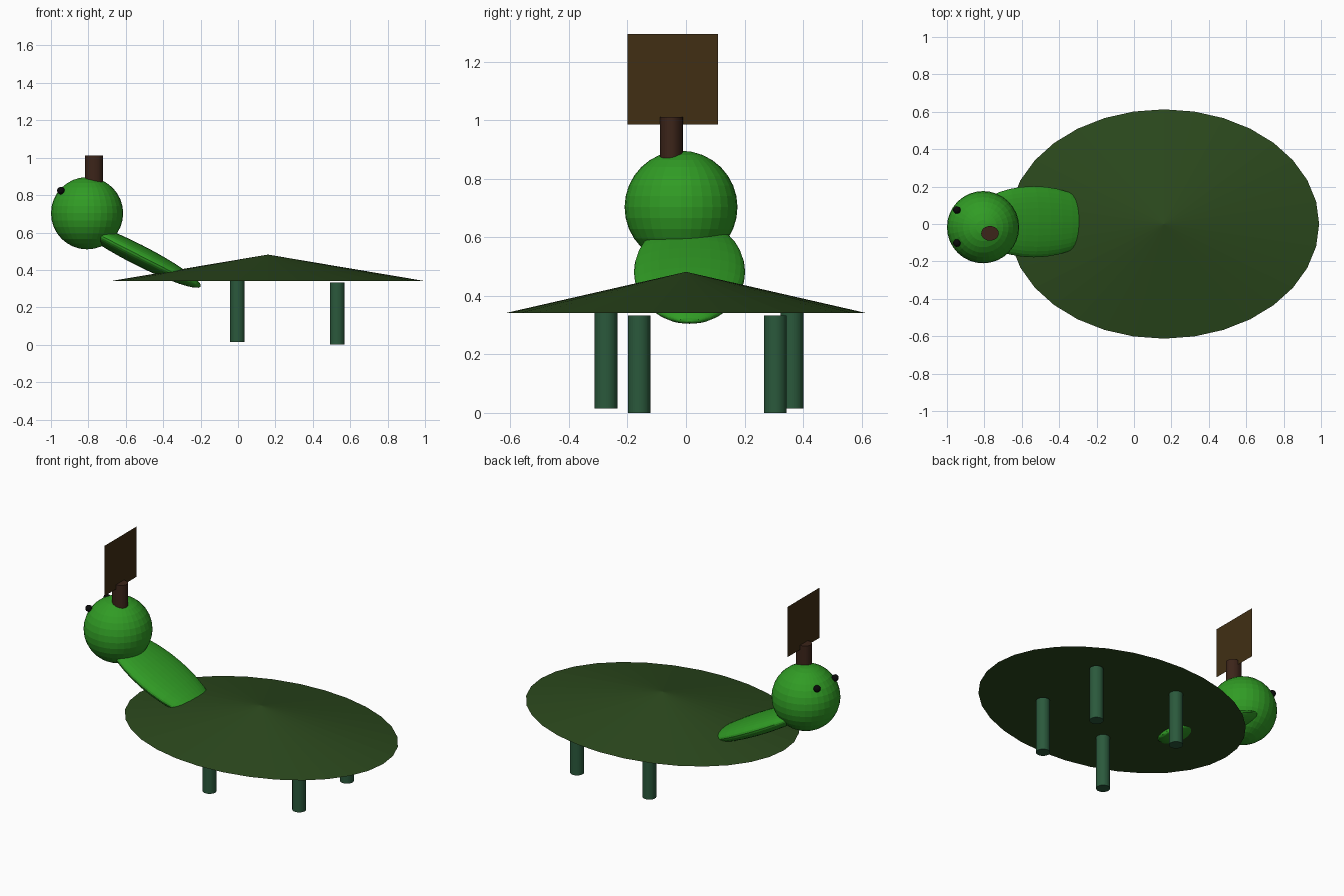
import bpy
from math import radians

if "Cube" in bpy.data.objects:
    bpy.data.objects.remove(bpy.data.objects["Cube"])


def material(name, rgb):
    m = bpy.data.materials.new(name)
    m.diffuse_color = (*rgb, 1)
    m.use_nodes = True
    m.node_tree.nodes["Principled BSDF"].inputs["Base Color"].default_value = m.diffuse_color
    return m


SKIN = material("skin_green", (0.03, 0.33, 0.018))
SHELL = material("shell_green", (0.024, 0.065, 0.012))
LEG = material("leg_green", (0.024, 0.1, 0.045))
STICK = material("stick_brown", (0.045, 0.018, 0.01))
BOARD = material("board_brown", (0.052, 0.028, 0.007))
BLACK = material("eye_black", (0.003, 0.003, 0.003))


def finish(name, mat, scale=(1, 1, 1)):
    ob = bpy.context.object
    ob.name = name
    ob.scale = scale
    ob.data.materials.append(mat)
    return ob


def ball(name, mat, loc, scale, rot=(0, 0, 0)):
    bpy.ops.mesh.primitive_uv_sphere_add(segments=32, ring_count=16, radius=1,
                                         location=loc, rotation=rot)
    return finish(name, mat, scale)


def post(name, mat, x, y, z0, z1, rx, ry):
    bpy.ops.mesh.primitive_cylinder_add(vertices=32, radius=1, depth=1,
                                        location=(x, y, (z0 + z1) / 2))
    return finish(name, mat, (rx, ry, z1 - z0))


# Shell: low oval cone with a closed underside
bpy.ops.mesh.primitive_cone_add(vertices=32, radius1=1, radius2=0, depth=1,
                                location=(0.16, 0, 0.412))
finish("shell", SHELL, (0.83, 0.613, 0.14))

# Head and eyes
ball("head", SKIN, (-0.807, -0.017, 0.703), (0.193, 0.193, 0.193))
for side, y in (("left", 0.075), ("right", -0.102)):
    ball(side + "_eye", BLACK, (-0.947, y, 0.824), (0.02, 0.02, 0.02))

# Neck: flattened ellipsoid sloping from the head down through the shell
ball("neck", SKIN, (-0.535, 0.012, 0.482), (0.055, 0.19, 0.377),
     (0, radians(117), 0))

# Legs
for name, x, y, z0, z1 in (("front_right_leg", -0.003, -0.273, 0.015, 0.345),
                           ("front_left_leg", -0.003, 0.362, 0.015, 0.345),
                           ("rear_right_leg", 0.53, -0.16, 0, 0.333),
                           ("rear_left_leg", 0.53, 0.305, 0, 0.333)):
    post(name, LEG, x, y, z0, z1, 0.039, 0.039)

# Sign on the head: short stick and a thin square board
post("sign_stick", STICK, -0.77, -0.05, 0.85, 1.012, 0.047, 0.039)
bpy.ops.mesh.primitive_plane_add(size=1, location=(-0.77, -0.045, 1.14),
                                 rotation=(0, radians(-90), 0))
finish("sign_board", BOARD, (0.31, 0.31, 1))
